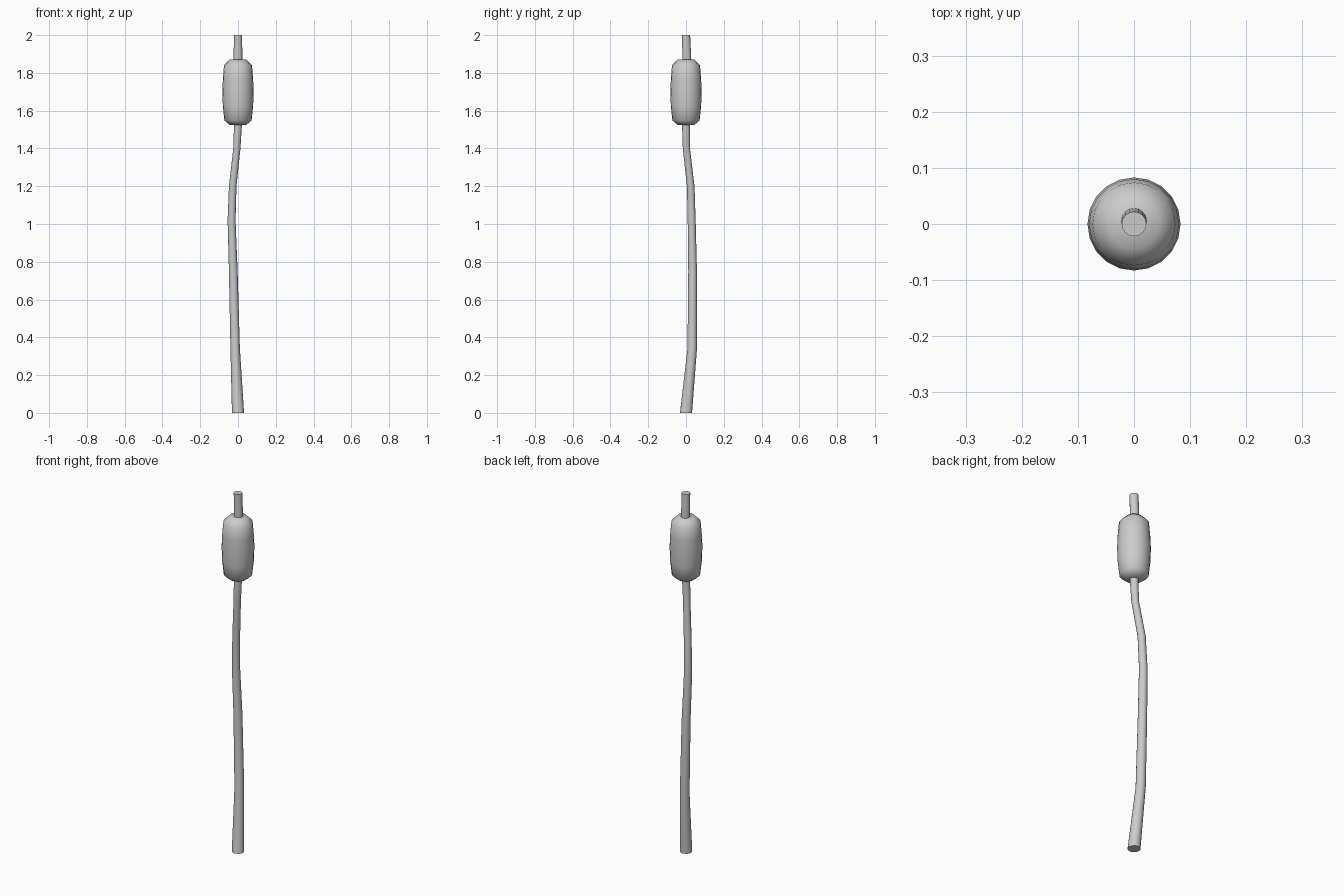
import bpy, bmesh, math

if "Cube" in bpy.data.objects:
    bpy.data.objects.remove(bpy.data.objects["Cube"])


def tube(name, rings, sides):
    """Skin round horizontal rings given as (x, y, z, radius) and cap both ends."""
    bm = bmesh.new()
    loops = []
    for x, y, z, r in rings:
        loops.append([bm.verts.new((x + r * math.cos(2 * math.pi * i / sides),
                                    y + r * math.sin(2 * math.pi * i / sides), z))
                      for i in range(sides)])
    for a, b in zip(loops, loops[1:]):
        for i in range(sides):
            j = (i + 1) % sides
            bm.faces.new((a[i], a[j], b[j], b[i]))
    bm.faces.new(loops[0][::-1])
    bm.faces.new(loops[-1])
    mesh = bpy.data.meshes.new(name)
    bm.to_mesh(mesh)
    bm.free()
    obj = bpy.data.objects.new(name, mesh)
    bpy.context.collection.objects.link(obj)
    bpy.ops.object.select_all(action='DESELECT')
    obj.select_set(True)
    bpy.context.view_layer.objects.active = obj
    bpy.ops.object.shade_smooth_by_angle(angle=math.radians(50))
    return obj


# Bent, tapering reed stem running through the head to the tip
tube("stem", [
    (0.000, 0.000, 0.00, 0.032),
    (-0.015, 0.033, 0.34, 0.025),
    (-0.025, 0.035, 0.75, 0.023),
    (-0.034, 0.030, 1.02, 0.021),
    (-0.028, 0.025, 1.20, 0.020),
    (-0.006, 0.002, 1.40, 0.019),
    (0.000, 0.000, 1.53, 0.021),
    (0.000, 0.005, 1.87, 0.023),
    (0.000, 0.000, 2.00, 0.022),
], 16)

# Plump seed head with rounded shoulders
tube("seed_head", [(0, 0, z, r) for z, r in [
    (1.523, 0.042), (1.548, 0.072), (1.62, 0.080),
    (1.70, 0.083), (1.77, 0.080), (1.84, 0.074), (1.870, 0.044)]], 20)
